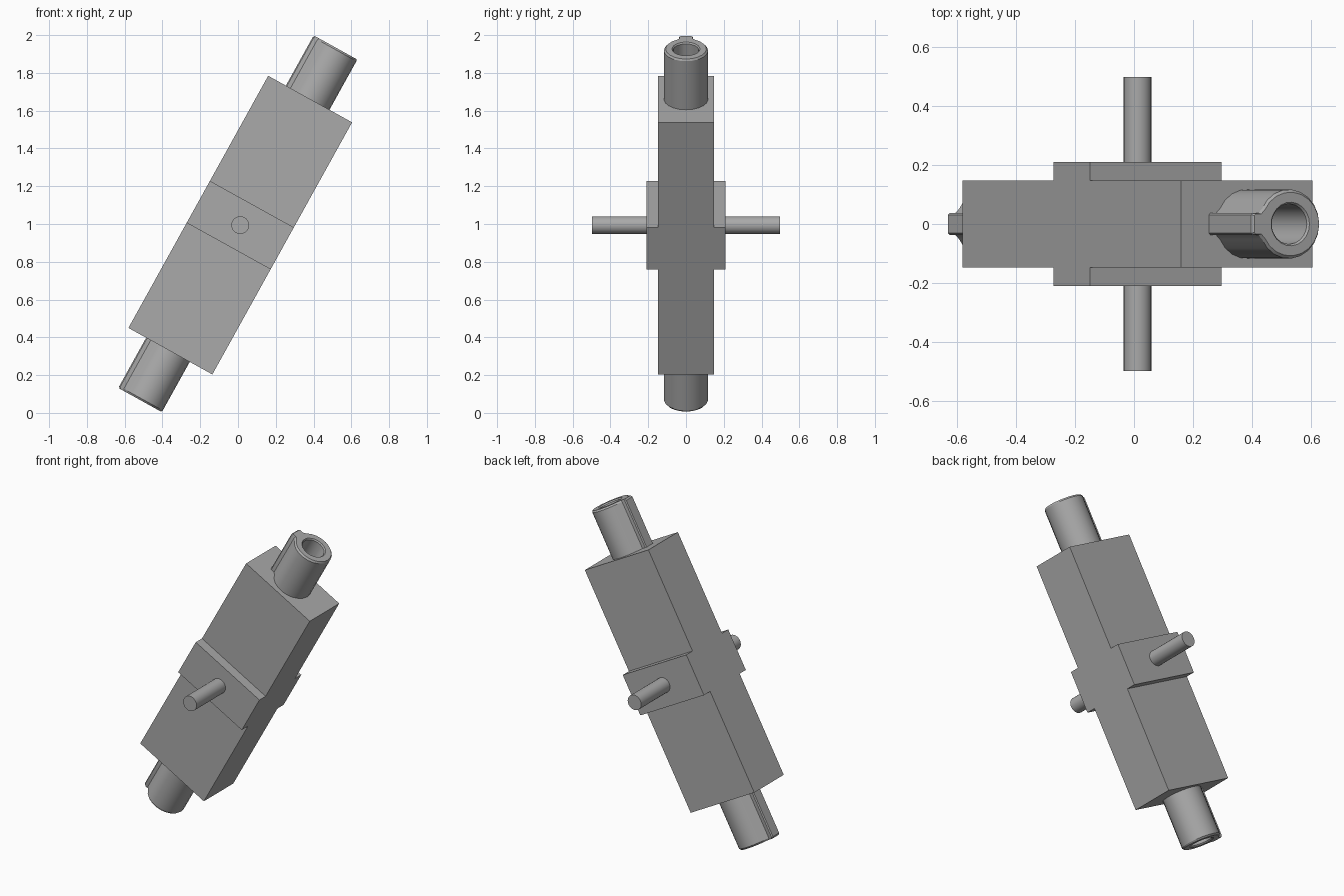
import bpy, bmesh, math
from mathutils import Matrix, Vector

cube = bpy.data.objects.get("Cube")
if cube:
    bpy.data.objects.remove(cube, do_unlink=True)

grey = bpy.data.materials.new("plain grey")
grey.use_nodes = True
colour = (0.4, 0.4, 0.4, 1)
grey.diffuse_color = colour
grey.node_tree.nodes["Principled BSDF"].inputs["Base Color"].default_value = colour

# The whole piece leans sideways about the cross pin
LEAN = Matrix.Translation((0.012, 0, 0.994)) @ Matrix.Rotation(math.radians(29), 4, 'Y')


def finish(name, bm, smooth=False):
    bmesh.ops.recalc_face_normals(bm, faces=bm.faces)
    mesh = bpy.data.meshes.new(name)
    bm.to_mesh(mesh)
    bm.free()
    mesh.materials.append(grey)
    obj = bpy.data.objects.new(name, mesh)
    bpy.context.collection.objects.link(obj)
    obj.matrix_world = LEAN
    if smooth:
        bpy.ops.object.select_all(action='DESELECT')
        obj.select_set(True)
        bpy.context.view_layer.objects.active = obj
        bpy.ops.object.shade_smooth_by_angle(angle=math.radians(30))
    return obj


def loft(bm, rings):
    loops = [[bm.verts.new(p) for p in ring] for ring in rings]
    for a, b in zip(loops, loops[1:]):
        for i in range(len(a)):
            j = (i + 1) % len(a)
            bm.faces.new((a[i], a[j], b[j], b[i]))
    bm.faces.new(loops[0])
    bm.faces.new(loops[-1])


# Long block with a thicker middle band, as one cross-shaped extrusion
WIDTH, HALF, BAND, LENGTH, BAND_LENGTH = 0.254, 0.147, 0.209, 0.763, 0.127
quarter = [(HALF, LENGTH), (HALF, BAND_LENGTH), (BAND, BAND_LENGTH)]
side = quarter + [(y, -z) for y, z in reversed(quarter)]
outline = side + [(-y, z) for y, z in reversed(side)]
bm = bmesh.new()
loft(bm, [[(x, y, z) for y, z in outline] for x in (-WIDTH, WIDTH)])
finish("body_block", bm)

# Keyed tube outline: a round wall with a flared rib on one side
R, BORE, TIP = 0.117, 0.068, 1.067
rib = [(-0.104, 0.052), (-0.119, 0.037), (-0.141, 0.037), (-0.147, 0.031)]
start = math.radians(153)
arc = [(R * math.cos(t), R * math.sin(t))
       for t in (start * (1 - 2 * i / 18) for i in range(1, 18))]
keyed = [(x, -y) for x, y in rib] + [(x, y) for x, y in reversed(rib)] + arc


def bore(radius):
    return [tuple(Vector(p).normalized() * radius) for p in keyed]


lip = [(x * 0.95, y * 0.92) for x, y in keyed]
levels = [(keyed, LENGTH - 0.01), (keyed, TIP - 0.01), (lip, TIP),
          (bore(BORE + 0.006), TIP), (bore(BORE), TIP - 0.008),
          (bore(BORE), LENGTH + 0.002)]
for name, sign in (("upper_tube", 1), ("lower_tube", -1)):
    bm = bmesh.new()
    loft(bm, [[(x, y, z * sign) for x, y in ring] for ring, z in levels])
    finish(name, bm, True)

# Cross pin running front to back through the band
bm = bmesh.new()
bmesh.ops.create_cone(bm, cap_ends=True, segments=24, radius1=0.047, radius2=0.047,
                      depth=0.995, matrix=Matrix.Rotation(math.pi / 2, 4, 'X'))
finish("cross_pin", bm, True)
